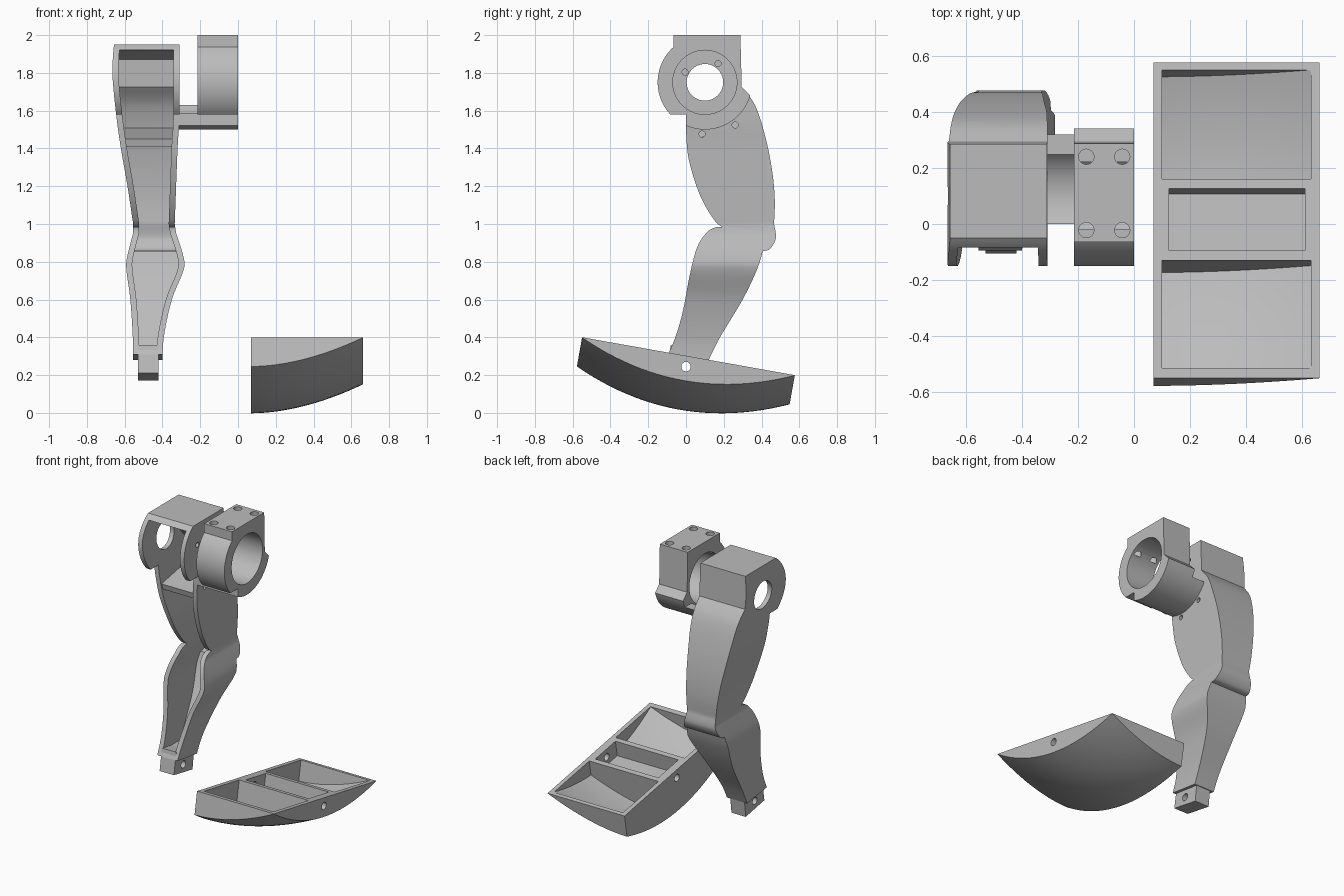
import bpy, bmesh
from math import cos, sin, radians
from mathutils import Matrix, Vector

if "Cube" in bpy.data.objects:
    bpy.data.objects.remove(bpy.data.objects["Cube"], do_unlink=True)

grey = bpy.data.materials.new("plain grey")
grey.use_nodes = True
tone = (0.5, 0.5, 0.5, 1)
grey.diffuse_color = tone
grey.node_tree.nodes["Principled BSDF"].inputs["Base Color"].default_value = tone

HIP = (0.1, 1.75)


def finish(name, bm):
    bmesh.ops.recalc_face_normals(bm, faces=bm.faces)
    mesh = bpy.data.meshes.new(name)
    bm.to_mesh(mesh)
    bm.free()
    mesh.materials.append(grey)
    obj = bpy.data.objects.new(name, mesh)
    bpy.context.collection.objects.link(obj)
    return obj


def prism(name, outline, axis, lo, hi):
    """Extrude an outline along X (points are y, z), Y (x, z) or Z (x, y)."""
    place = {"X": lambda a, b, t: (t, a, b),
             "Y": lambda a, b, t: (a, t, b),
             "Z": lambda a, b, t: (a, b, t)}[axis]
    bm = bmesh.new()
    face = bm.faces.new([bm.verts.new(place(a, b, lo)) for a, b in outline])
    ext = bmesh.ops.extrude_face_region(bm, geom=[face])["geom"]
    step = Vector(place(0, 0, hi - lo))
    bmesh.ops.translate(bm, vec=step, verts=[v for v in ext if isinstance(v, bmesh.types.BMVert)])
    return finish(name, bm)


def arc(start, end, r, centre=HIP, n=24):
    angles = [radians(start + (end - start) * i / n) for i in range(n + 1)]
    return [(centre[0] + r * cos(a), centre[1] + r * sin(a)) for a in angles]


def rod(centre, r, axis, lo, hi):
    return prism("cutter", arc(0, 360, r, centre, 40)[:-1], axis, lo, hi)


def curve(pts, n=5):
    """Smooth line through the points (Catmull-Rom)."""
    p = [Vector(q) for q in [pts[0]] + pts + [pts[-1]]]
    out = []
    for a, b, c, d in zip(p, p[1:], p[2:], p[3:]):
        for i in range(n):
            t = i / n
            out.append(tuple(b + (c - a) * t / 2 + (a * 2 - b * 5 + c * 4 - d) * t * t / 2
                             + (b * 3 - a - c * 3 + d) * t ** 3 / 2))
    return out + [tuple(pts[-1])]


def combine(obj, tool, operation="DIFFERENCE"):
    mod = obj.modifiers.new("cut", "BOOLEAN")
    mod.operation, mod.solver, mod.object = operation, "EXACT", tool
    graph = bpy.context.evaluated_depsgraph_get()
    result = bpy.data.meshes.new_from_object(obj.evaluated_get(graph))
    obj.modifiers.clear()
    obj.data = result
    bpy.data.objects.remove(tool, do_unlink=True)


def smooth(obj):
    bpy.ops.object.select_all(action="DESELECT")
    obj.select_set(True)
    bpy.context.view_layer.objects.active = obj
    bpy.ops.object.shade_smooth_by_angle(angle=radians(28))


# Leg: side outline crossed with front outline
thigh_front = curve([(0, 1.58), (0, 1.5), (.015, 1.34), (.075, 1.15), (.15, 1.02), (.19, .985)])
shin_front = curve([(.165, .985), (.115, .96), (.06, .88), (.02, .73), (-.015, .545),
                    (-.053, .41), (-.095, .31)])
shin_back = curve([(.12, .28), (.18, .4), (.3, .6), (.375, .757), (.407, .857)])
knee_back = curve([(.407, .857), (.445, .868), (.476, .926), (.466, 1.0)])[1:]
thigh_back = curve([(.466, 1.0), (.47, 1.13), (.455, 1.29), (.418, 1.47), (.365, 1.63),
                    (.295, 1.725)])[1:]
back = shin_back + knee_back + thigh_back
side = arc(126.9, 222.8, .25) + thigh_front + shin_front + back + [(.285, 1.95)]

left_edge = curve([(-.655, 1.97), (-.665, 1.8), (-.645, 1.58), (-.62, 1.4), (-.585, 1.2),
                   (-.555, 1.0)]) + curve([(-.556, .95), (-.588, .82), (-.59, .75),
                                           (-.57, .6), (-.557, .4), (-.555, .25)])
right_edge = curve([(-.31, 1.97), (-.31, 1.58), (-.32, 1.4), (-.335, 1.0)]) + curve(
    [(-.327, .95), (-.287, .82), (-.29, .75), (-.35, .6), (-.393, .4), (-.4, .25)])


def front_outline(inset):
    return ([(x + inset, z) for x, z in left_edge]
            + [(x - inset, z) for x, z in reversed(right_edge)])


leg = prism("leg", side, "X", -.8, -.2)
combine(leg, prism("cutter", front_outline(0), "Y", -.5, .8), "INTERSECT")

# Hollow inside, open at the front
inner = [(y - .037, z) for y, z in back if z > .36]
hollow = prism("cutter", [(-.4, .345), (.11, .345)] + inner + [(.25, 1.87), (-.06, 1.92), (-.4, 1.92)],
               "X", -.8, -.2)
combine(hollow, prism("cutter", front_outline(.032), "Y", -.6, .9), "INTERSECT")
combine(leg, hollow)

# Pivot and screw holes in the leg plates
combine(leg, rod(HIP, .097, "X", -.9, -.1))
for spot in [(-.005, 1.804), (.17, 1.85), (.085, 1.476), (.26, 1.524)]:
    combine(leg, rod(spot, .016, "X", -.42, -.25))
smooth(leg)

# Shelf below the motor space
shelf = prism("motor_shelf", [(.02, 1.41), (.4, 1.45), (.38, 1.51), (.01, 1.45)], "X", -.61, -.33)

# Ankle tab with pin hole
tab = prism("ankle_tab", [(-.105, .21), (.1, .172), (.12, .33), (-.08, .36)], "X", -.53, -.42)
combine(tab, rod((0, .245), .025, "X", -.7, -.3))
smooth(tab)

# Hip clamp: block and ring in one outline, with bore and bolt holes
clamp = prism("hip_clamp", [(.288, 2.0), (-.065, 2.0)] + arc(131.3, 222.8, .25) + [(0, 1.58)]
              + arc(246.4, 343.7, .25) + [(.295, 1.725)], "X", -.215, 0)
combine(clamp, rod(HIP, .17, "X", -.4, .2))
for x in (-.17, -.042):
    for y in (-.022, .24):
        combine(clamp, rod((x, y), .027, "Z", 1.87, 2.1))
smooth(clamp)

# Curved neck joining the clamp to the leg
neck = prism("hip_neck", arc(246.4, 331.3, .25) + arc(320.8, 238.3, .19), "X", -.32, -.214)
smooth(neck)

# Foot: rocker with a curved sole, built level and then tilted
TILT = Matrix.Translation((0, .013, .3)) @ Matrix.Rotation(radians(-10.1), 4, "X")


def sole(x, u):
    t = max(0, (x - .07) / .59)
    return -.287 + .13 * (u / .572) ** 2 + .155 * t ** 1.85


def rocker(name, x0, x1, u0, u1, top, floor, cells=24):
    bm = bmesh.new()
    bmesh.ops.create_grid(bm, x_segments=cells, y_segments=cells, size=1)
    for v in bm.verts:
        x = x0 + (x1 - x0) * (v.co.x + 1) / 2
        u = u0 + (u1 - u0) * (v.co.y + 1) / 2
        v.co = (x, u, floor(x, u))
    ext = bmesh.ops.extrude_face_region(bm, geom=list(bm.faces))["geom"]
    for v in ext:
        if isinstance(v, bmesh.types.BMVert):
            v.co.z = top
    bmesh.ops.dissolve_limit(bm, angle_limit=radians(.05), verts=bm.verts, edges=bm.edges)
    bm.transform(TILT)
    return finish(name, bm)


foot = rocker("foot", .07, .662, -.572, .572, 0, sole)
for u0, u1 in [(-.535, -.145), (.15, .545)]:
    combine(foot, rocker("cutter", .1, .632, u0, u1, .3, lambda x, u: sole(x, u) + .03))
combine(foot, rocker("cutter", .125, .61, -.11, .115, .3, lambda x, u: -.11))
combine(foot, rod((0, .245), .025, "X", 0, .8))
smooth(foot)
